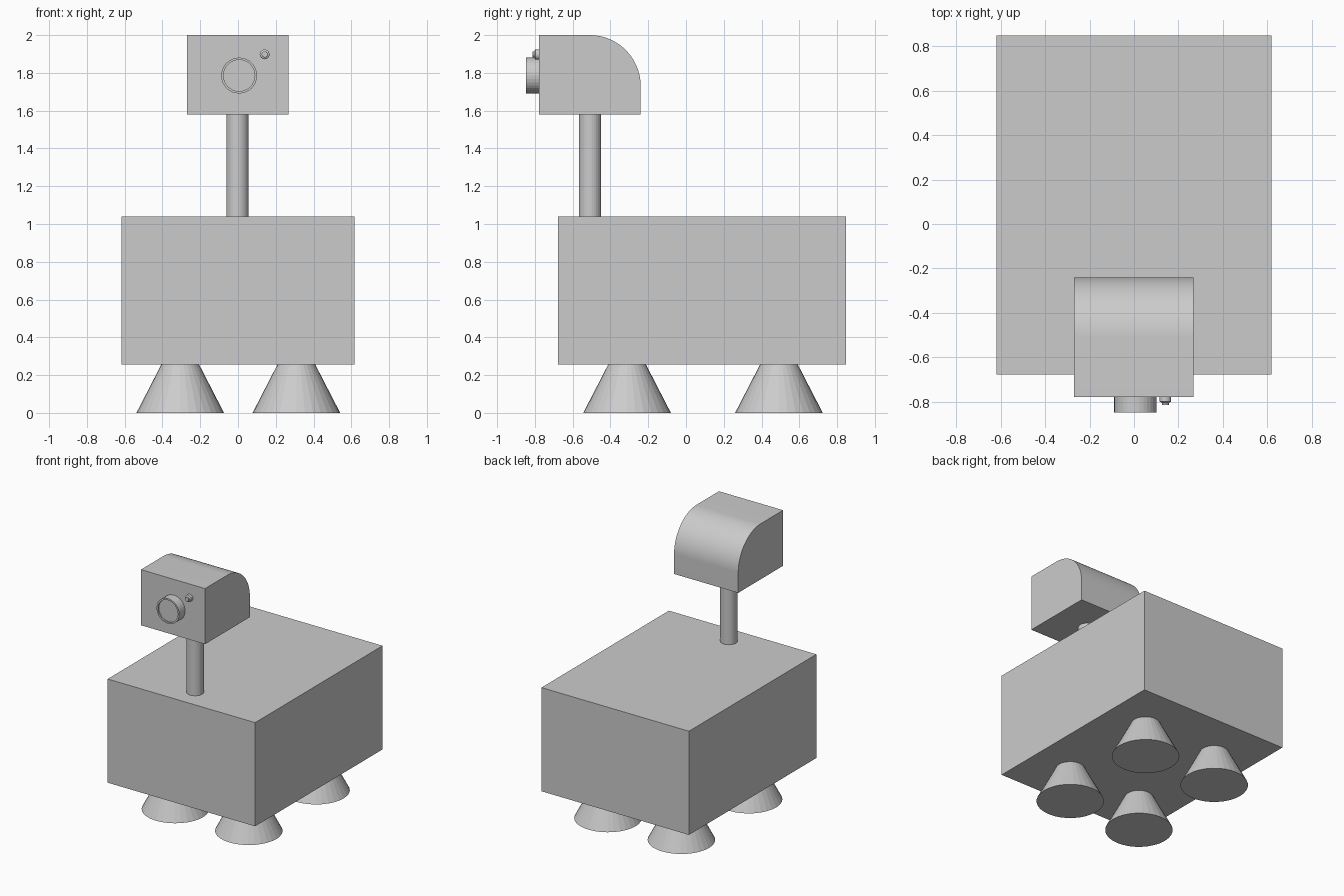
import bpy, bmesh, math
from mathutils import Matrix, Vector

cube = bpy.data.objects.get("Cube")
if cube:
    bpy.data.objects.remove(cube, do_unlink=True)

grey = bpy.data.materials.new("plain_grey")
grey.use_nodes = True
grey.diffuse_color = (0.6, 0.6, 0.6, 1)
grey.node_tree.nodes["Principled BSDF"].inputs["Base Color"].default_value = (0.6, 0.6, 0.6, 1)


def finish(name, bm):
    """Turn a bmesh into a named grey object."""
    bmesh.ops.recalc_face_normals(bm, faces=bm.faces)
    mesh = bpy.data.meshes.new(name)
    bm.to_mesh(mesh)
    bm.free()
    mesh.materials.append(grey)
    obj = bpy.data.objects.new(name, mesh)
    bpy.context.collection.objects.link(obj)
    return obj


def lathe(name, profile, matrix, sides=32):
    """Closed round part from (radius, height) rings, capped at both ends."""
    bm = bmesh.new()
    rings = []
    for r, h in profile:
        angles = [2 * math.pi * i / sides for i in range(sides)]
        rings.append([bm.verts.new(matrix @ Vector((r * math.cos(a), r * math.sin(a), h)))
                      for a in angles])
    for low, high in zip(rings, rings[1:]):
        for i in range(sides):
            j = (i + 1) % sides
            bm.faces.new((low[i], low[j], high[j], high[i]))
    bm.faces.new(rings[0][::-1])
    bm.faces.new(rings[-1])
    return finish(name, bm)


# Body box
bm = bmesh.new()
bmesh.ops.create_cube(bm, size=1, matrix=Matrix.Translation((0, 0.085, 0.648))
                      @ Matrix.Diagonal((1.235, 1.524, 0.785, 1)))
finish("body", bm)

# Four conical feet
for end, y in (("front", -0.312), ("back", 0.492)):
    for side, x in (("right", -0.306), ("left", 0.309)):
        lathe(f"{end}_{side}_foot", [(0.232, 0), (0.1, 0.256)],
              Matrix.Translation((x, y, 0)))

# Neck post
lathe("neck", [(0.059, 1.03), (0.059, 1.59)], Matrix.Translation((-0.003, -0.508, 0)))

# Head: side profile with a rounded upper back, extruded across
radius, steps = 0.27, 32
profile = [(-0.777, 2.0), (-0.777, 1.579), (-0.24, 1.579)]
for i in range(steps + 1):
    a = math.pi / 2 * i / steps
    profile.append((-0.24 - radius + radius * math.cos(a), 2 - radius + radius * math.sin(a)))
bm = bmesh.new()
face = bm.faces.new([bm.verts.new((-0.269, y, z)) for y, z in profile])
out = bmesh.ops.extrude_face_region(bm, geom=[face])
bmesh.ops.translate(bm, vec=(0.537, 0, 0),
                    verts=[v for v in out["geom"] if isinstance(v, bmesh.types.BMVert)])
head = finish("head", bm)
bpy.context.view_layer.objects.active = head
head.select_set(True)
bpy.ops.object.shade_smooth_by_angle(angle=math.radians(30))

# Lens barrel and small lamp, facing forward
forward = Matrix.Rotation(math.pi / 2, 4, "X")
lathe("lens", [(0.095, -0.01), (0.095, 0.07), (0.083, 0.07), (0.083, 0.06)],
      Matrix.Translation((0.006, -0.777, 1.786)) @ forward)
lathe("lamp", [(0.026, -0.01), (0.026, 0.021), (0.016, 0.027), (0.016, 0.036)],
      Matrix.Translation((0.141, -0.777, 1.898)) @ forward, 16)
